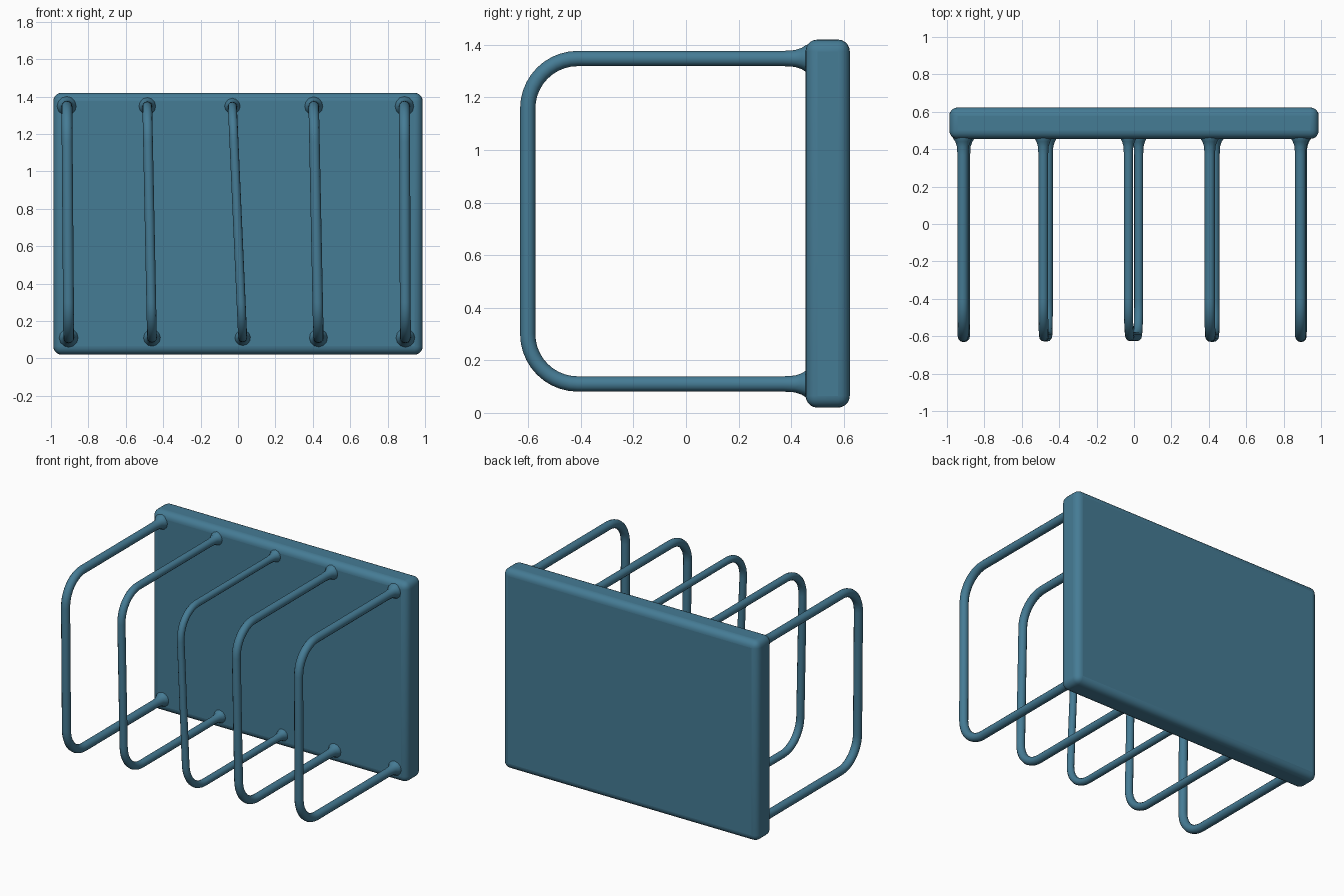
import bpy, math

if "Cube" in bpy.data.objects:
    bpy.data.objects.remove(bpy.data.objects["Cube"])

mat = bpy.data.materials.new("blue_enamel")
mat.diffuse_color = (0.06, 0.20, 0.30, 1)
mat.use_nodes = True
mat.node_tree.nodes["Principled BSDF"].inputs["Base Color"].default_value = mat.diffuse_color


def finish(obj):
    obj.data.materials.append(mat)
    bpy.ops.object.select_all(action='DESELECT')
    obj.select_set(True)
    bpy.context.view_layer.objects.active = obj


# Back panel: thick slab with soft rounded edges
bpy.ops.mesh.primitive_cube_add(size=1, location=(0, 0.539, 0.72))
panel = bpy.context.object
panel.name = "back_panel"
panel.scale = (1.975, 0.168, 1.40)
bpy.ops.object.transform_apply(location=False, rotation=False, scale=True)
bevel = panel.modifiers.new("soft_edges", 'BEVEL')
bevel.width = 0.045
bevel.segments = 5
finish(panel)
bpy.ops.object.shade_smooth_by_angle(angle=math.radians(40))

# Side profile of a wire divider: (y, z, relative thickness)
TOP, BOTTOM, FRONT, BEND = 1.348, 0.110, -0.602, 0.19


def wire_profile():
    top = [(0.50, 1.9), (0.458, 1.8), (0.44, 1.4), (0.415, 1.1), (0.37, 1.0)]
    pts = [(y, TOP, r) for y, r in top]
    for cz, start in ((TOP - BEND, 90), (BOTTOM + BEND, 180)):
        for i in range(11):
            a = math.radians(start + 9 * i)
            pts.append((FRONT + BEND + BEND * math.cos(a),
                        cz + BEND * math.sin(a), 1.0))
    return pts + [(y, BOTTOM, r) for y, r in reversed(top)]


# Wire dividers, flared where they meet the panel
def wire(name, x_top, x_bottom, radius):
    curve = bpy.data.curves.new(name, 'CURVE')
    curve.dimensions = '3D'
    curve.bevel_depth = radius
    curve.bevel_resolution = 4
    curve.use_fill_caps = True
    pts = wire_profile()
    spline = curve.splines.new('POLY')
    spline.points.add(len(pts) - 1)
    for p, (y, z, r) in zip(spline.points, pts):
        t = (z - BOTTOM) / (TOP - BOTTOM)
        p.co = (x_bottom + (x_top - x_bottom) * t, y, z, 1)
        p.radius = r
    obj = bpy.data.objects.new(name, curve)
    bpy.context.collection.objects.link(obj)
    finish(obj)
    bpy.ops.object.convert(target='MESH')
    bpy.ops.object.shade_smooth_by_angle(angle=math.radians(40))


for i, (xt, xb, r) in enumerate([(-0.915, -0.905, 0.029), (-0.485, -0.46, 0.026),
                                 (-0.03, 0.025, 0.024), (0.405, 0.43, 0.028),
                                 (0.89, 0.895, 0.029)]):
    wire(f"wire_divider_{i + 1}", xt, xb, r)
